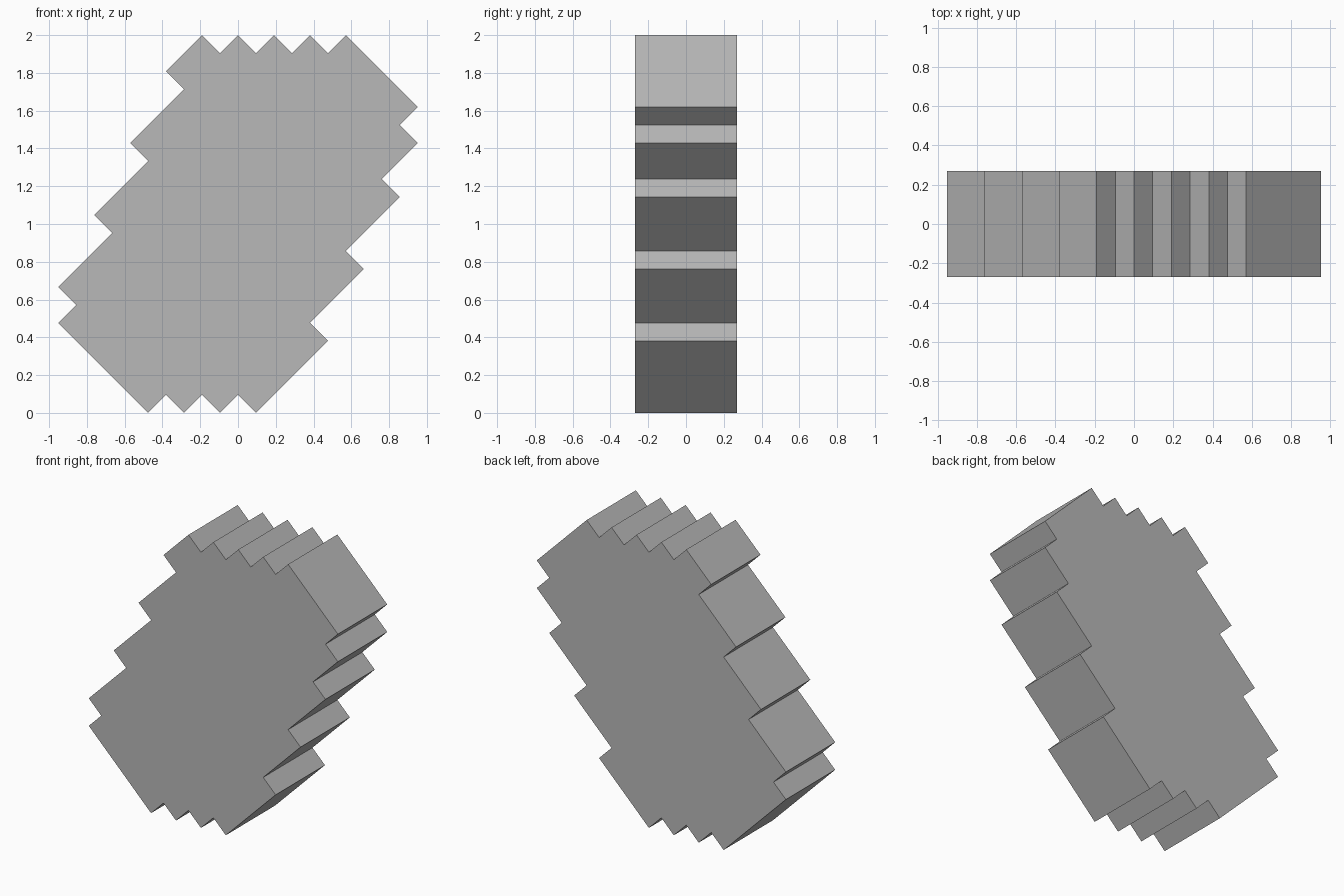
import bpy, bmesh

if "Cube" in bpy.data.objects:
    bpy.data.objects.remove(bpy.data.objects["Cube"])

U = 2 / 21        # the outline lies on a 21-step grid
HALF = 0.269      # half thickness

# stepped outline in grid steps (x, z), counter-clockwise from the lower left
bottom = [(-5 + i, i % 2) for i in range(7)]
right = [(5, 4), (4, 5), (7, 8), (6, 9), (9, 12), (8, 13), (10, 15), (9, 16), (10, 17)]
top = [(6 - i, 21 - i % 2) for i in range(9)]
left = [(-4, 19), (-3, 18), (-6, 15), (-5, 14), (-8, 11), (-7, 10), (-10, 7), (-9, 6), (-10, 5)]
outline = bottom + right + top + left

# extrude the outline into a slab
bm = bmesh.new()
face = bm.faces.new([bm.verts.new((x * U, -HALF, z * U)) for x, z in outline])
ext = bmesh.ops.extrude_face_region(bm, geom=[face], use_keep_orig=True)
verts = [g for g in ext["geom"] if isinstance(g, bmesh.types.BMVert)]
bmesh.ops.translate(bm, verts=verts, vec=(0, 2 * HALF, 0))
bmesh.ops.recalc_face_normals(bm, faces=bm.faces)

mesh = bpy.data.meshes.new("stepped_slab")
bm.to_mesh(mesh)
bm.free()
slab = bpy.data.objects.new("stepped_slab", mesh)
bpy.context.collection.objects.link(slab)

# single plain grey
grey = bpy.data.materials.new("grey")
grey.diffuse_color = (0.48, 0.48, 0.48, 1)
grey.use_nodes = True
grey.node_tree.nodes["Principled BSDF"].inputs["Base Color"].default_value = grey.diffuse_color
mesh.materials.append(grey)
